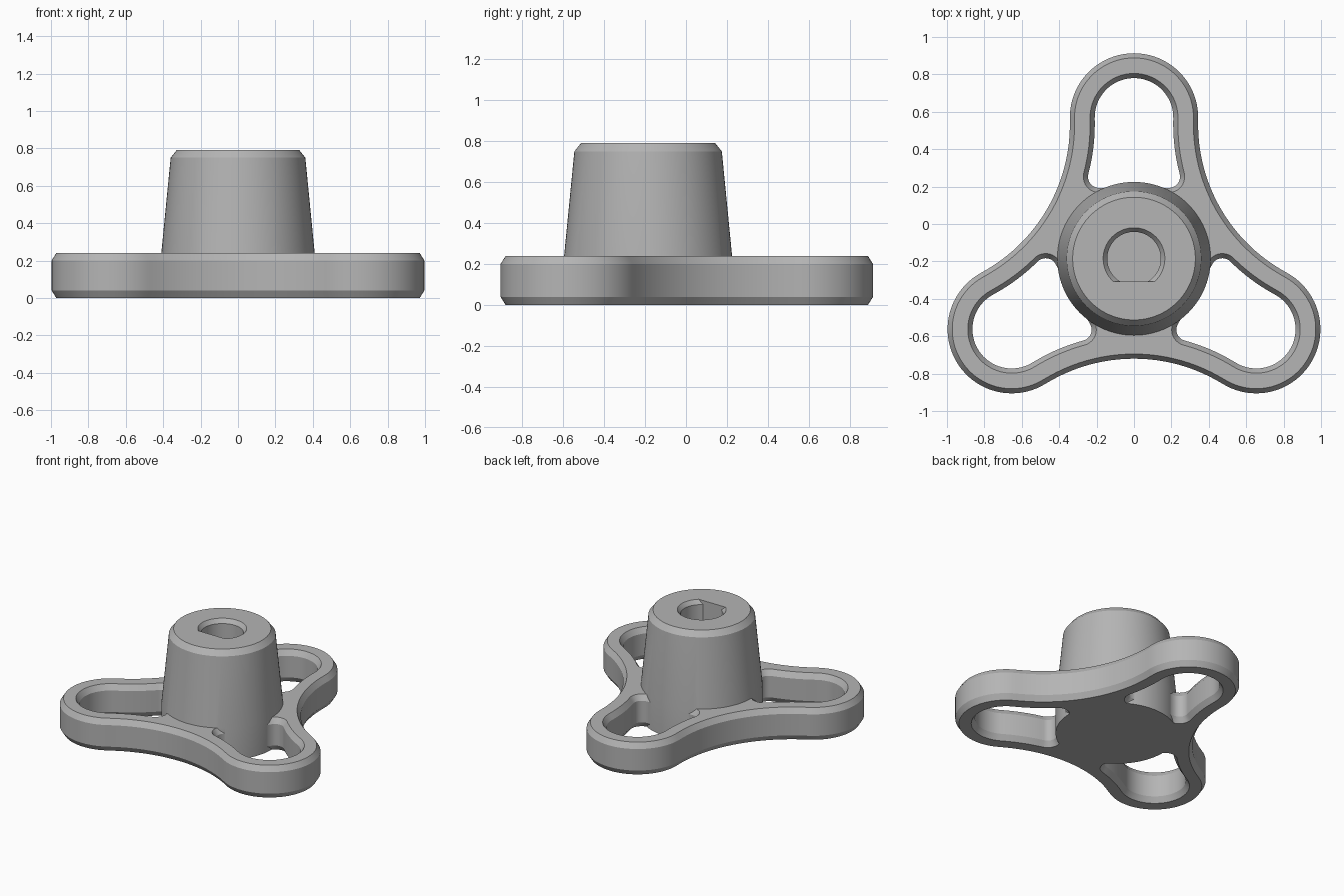
import bpy
import bmesh
from math import radians, degrees, sin, cos, atan2, hypot, asin, pi

old = bpy.data.objects.get("Cube")
if old:
    bpy.data.objects.remove(old, do_unlink=True)

HUB_Y = -0.185          # hub axis position
ARM, TIP = 0.755, 0.343  # arm length and tip radius
VALLEY_D, VALLEY_R = 1.435, 0.90
RIM = 0.133             # rim width round the openings
HEIGHT, CH_W, CH_H = 0.24, 0.025, 0.04

VX, VY = VALLEY_D * cos(pi / 3), VALLEY_D * sin(pi / 3)
TURN = degrees(atan2(VY, VX - ARM))  # where tip meets valley

grey = bpy.data.materials.new("grey plastic")
grey.use_nodes = True
grey.diffuse_color = (0.46, 0.46, 0.46, 1)
grey.node_tree.nodes["Principled BSDF"].inputs["Base Color"].default_value = grey.diffuse_color


def arc(cx, cy, r, start, end, n):
    steps = [radians(start + (end - start) * i / n) for i in range(n + 1)]
    return [(cx + r * cos(a), cy + r * sin(a)) for a in steps]


def rotate(points, degrees_):
    c, s = cos(radians(degrees_)), sin(radians(degrees_))
    return [(x * c - y * s, x * s + y * c) for x, y in points]


def loft(name, rings):
    """Solid through stacked (outline, z) rings, centred on the hub axis."""
    bm = bmesh.new()
    loops = [[bm.verts.new((x, y + HUB_Y, z)) for x, y in pts] for pts, z in rings]
    n = len(loops[0])
    for low, high in zip(loops, loops[1:]):
        for i in range(n):
            j = (i + 1) % n
            bm.faces.new((low[i], low[j], high[j], high[i]))
    bm.faces.new(loops[0][::-1])
    bm.faces.new(loops[-1])
    bmesh.ops.recalc_face_normals(bm, faces=bm.faces)
    mesh = bpy.data.meshes.new(name)
    bm.to_mesh(mesh)
    bm.free()
    mesh.materials.append(grey)
    obj = bpy.data.objects.new(name, mesh)
    bpy.context.collection.objects.link(obj)
    return obj


def combine(target, tool, operation):
    mod = target.modifiers.new(operation.lower(), "BOOLEAN")
    mod.operation, mod.object, mod.solver = operation, tool, "EXACT"
    bpy.context.view_layer.objects.active = target
    bpy.ops.object.modifier_apply(modifier=mod.name)
    bpy.data.objects.remove(tool, do_unlink=True)


def plate_outline(d):
    pts = []
    for k in range(3):
        tip = arc(ARM, 0, TIP + d, -TURN, TURN, 40)
        valley = arc(VX, VY, VALLEY_R - d, TURN + 180, 300 - TURN, 24)
        pts += rotate(tip + valley[1:-1], 90 + 120 * k)
    return pts


def opening_outline(d, angle):
    fillet, inner = 0.06, 0.378
    side_r = VALLEY_R + RIM
    fx = inner + fillet
    swing = degrees(asin((VX - fx) / (side_r + fillet)))
    fy = VY - (side_r + fillet) * cos(radians(swing))
    half = arc(ARM, 0, TIP - RIM + d, 0, TURN, 20)
    half += arc(VX, VY, side_r - d, TURN + 180, 270 - swing, 14)[1:]
    half += arc(fx, fy, fillet + d, 90 - swing, 180, 10)[1:]
    return rotate(half + [(x, -y) for x, y in half[:0:-1]], angle)


def bore_outline(r):
    flat = 0.122
    a = degrees(asin(flat / r))
    return arc(0, 0, r, -a, 180 + a, 48)


def circle(r):
    return arc(0, 0, r, 0, 360, 96)[:-1]


# Three-armed plate with chamfered rims
handle = loft("three_arm_knob", [
    (plate_outline(-CH_W), 0), (plate_outline(0), CH_H),
    (plate_outline(0), HEIGHT - CH_H), (plate_outline(-CH_W), HEIGHT)])

# Chamfered opening in each arm
for k in range(3):
    a = 90 + 120 * k
    cutter = loft("opening_cutter", [
        (opening_outline(2 * CH_W, a), -CH_H), (opening_outline(0, a), CH_H),
        (opening_outline(0, a), HEIGHT - CH_H),
        (opening_outline(2 * CH_W, a), HEIGHT + CH_H)])
    combine(handle, cutter, "DIFFERENCE")

# Tapered hub with chamfered top
hub = loft("hub", [(circle(0.41), 0), (circle(0.41), HEIGHT),
                   (circle(0.36), 0.75), (circle(0.328), 0.79)])
combine(handle, hub, "UNION")

# Blind D-shaped bore
bore = loft("bore_cutter", [(bore_outline(0.143), 0.3), (bore_outline(0.143), 0.76),
                            (bore_outline(0.165), 0.79), (bore_outline(0.165), 0.85)])
combine(handle, bore, "DIFFERENCE")

bpy.ops.object.select_all(action="DESELECT")
handle.select_set(True)
bpy.context.view_layer.objects.active = handle
bpy.ops.object.shade_smooth_by_angle(angle=radians(25))
